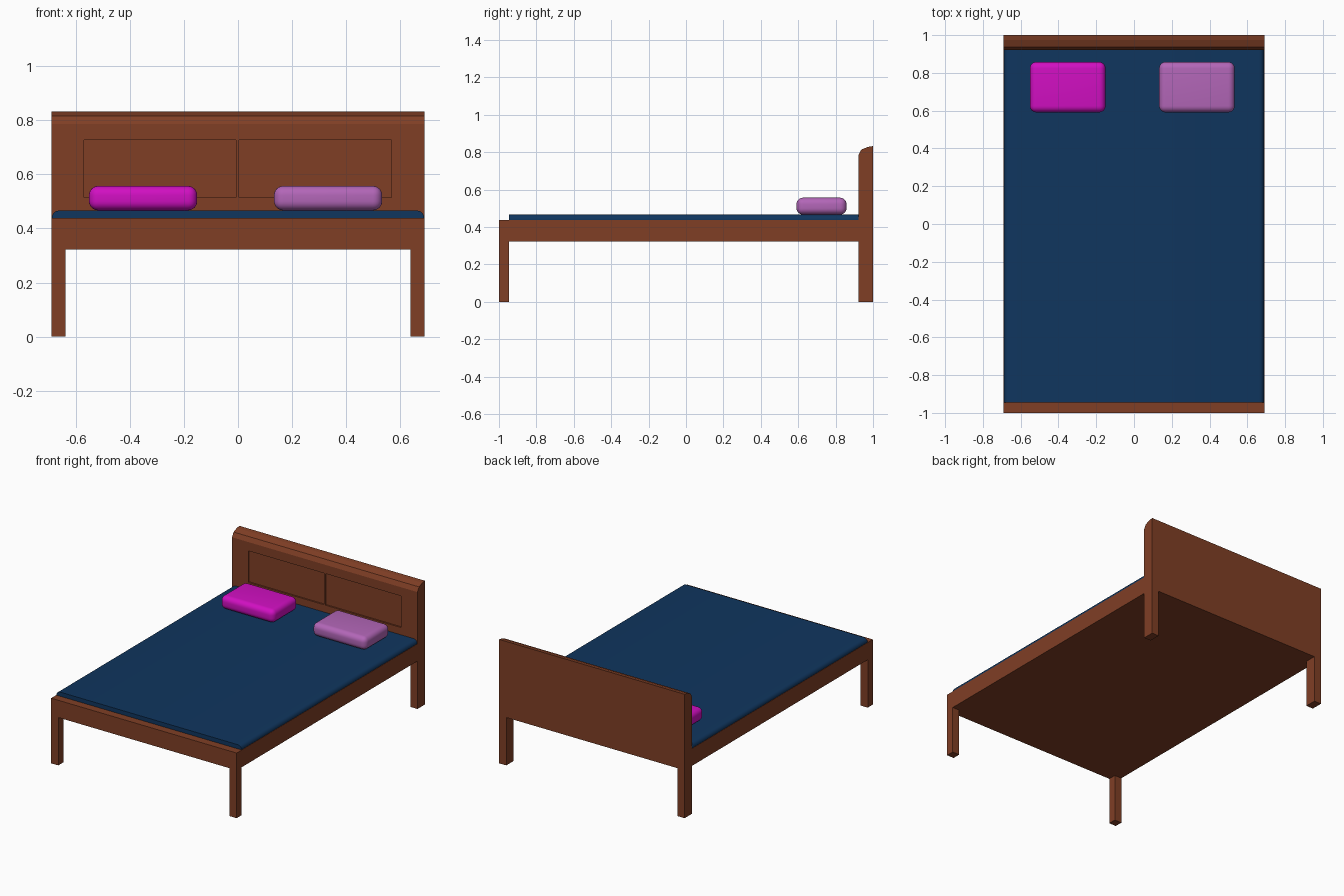
import bpy, bmesh
from mathutils import Matrix, Vector

if "Cube" in bpy.data.objects:
    bpy.data.objects.remove(bpy.data.objects["Cube"])


def material(name, srgb):
    m = bpy.data.materials.new(name)
    m.diffuse_color = [((c + 0.055) / 1.055) ** 2.4 for c in srgb] + [1]
    m.use_nodes = True
    m.node_tree.nodes["Principled BSDF"].inputs["Base Color"].default_value = m.diffuse_color
    return m


wood = material("wood", (0.50, 0.245, 0.145))
blue = material("blue_fabric", (0.06, 0.21, 0.37))
magenta = material("magenta_fabric", (0.82, 0.06, 0.76))
mauve = material("mauve_fabric", (0.70, 0.40, 0.72))


def finish(name, bm, mat):
    bmesh.ops.recalc_face_normals(bm, faces=bm.faces)
    me = bpy.data.meshes.new(name)
    bm.to_mesh(me)
    bm.free()
    ob = bpy.data.objects.new(name, me)
    bpy.context.collection.objects.link(ob)
    if mat:
        me.materials.append(mat)
    return ob


def box(name, lo, hi, mat=None):
    lo, hi = Vector(lo), Vector(hi)
    bm = bmesh.new()
    bmesh.ops.create_cube(bm, size=1, matrix=Matrix.Translation((lo + hi) / 2) @ Matrix.Diagonal((*(hi - lo), 1)))
    return finish(name, bm, mat)


def smooth(ob, angle=0.6):
    bpy.ops.object.select_all(action='DESELECT')
    ob.select_set(True)
    bpy.context.view_layer.objects.active = ob
    bpy.ops.object.shade_smooth_by_angle(angle=angle)


W = 0.69          # half width
Z0, Z1 = 0.322, 0.438   # frame underside and top

# Frame and legs
box("bed_frame", (-W, -1, Z0), (W, 0.922, Z1), wood)
for side, s in (("left", -1), ("right", 1)):
    xa, xb = sorted((s * W, s * (W - 0.053)))
    box(f"front_leg_{side}", (xa, -1, 0), (xb, -0.946, Z0), wood)
    box(f"back_leg_{side}", (xa, 0.922, 0), (xb, 1, Z0), wood)

# Headboard: side profile extruded across the width
profile = [(0.922, Z0), (0.922, 0.786), (0.938, 0.815), (0.974, 0.829), (1, 0.833), (1, Z0)]
bm = bmesh.new()
face = bm.faces.new([bm.verts.new((-W, y, z)) for y, z in profile])
ext = bmesh.ops.extrude_face_region(bm, geom=[face])
bmesh.ops.translate(bm, vec=(2 * W, 0, 0), verts=[v for v in ext["geom"] if isinstance(v, bmesh.types.BMVert)])
headboard = finish("headboard", bm, wood)

# Two recessed panels in the headboard
for side, xa, xb in (("left", -0.569, -0.007), ("right", 0.004, 0.567)):
    cutter = box(f"panel_cutter_{side}", (xa, 0.85, 0.515), (xb, 0.932, 0.727))
    cutter.hide_render = True
    cutter.hide_viewport = True
    mod = headboard.modifiers.new(f"panel_{side}", 'BOOLEAN')
    mod.operation = 'DIFFERENCE'
    mod.solver = 'EXACT'
    mod.object = cutter

# Mattress: long upper edges rounded, ends square
mattress = box("mattress", (-W + 0.002, -0.946, Z1), (W - 0.002, 0.922, 0.466), blue)
bm = bmesh.new()
bm.from_mesh(mattress.data)
edges = [e for e in bm.edges if all(v.co.z > 0.45 for v in e.verts)
         and abs(e.verts[0].co.x - e.verts[1].co.x) < 1e-4]
bmesh.ops.bevel(bm, geom=edges, offset=0.026, segments=5, profile=0.5, affect='EDGES')
bm.to_mesh(mattress.data)
bm.free()
smooth(mattress)

# Pillows
for name, xa, mat in (("pillow_left", -0.551, magenta), ("pillow_right", 0.133, mauve)):
    pillow = box(name, (xa, 0.591, 0.467), (xa + 0.4, 0.858, 0.557), mat)
    bev = pillow.modifiers.new("rounding", 'BEVEL')
    bev.width = 0.034
    bev.segments = 6
    smooth(pillow, 3.1)
